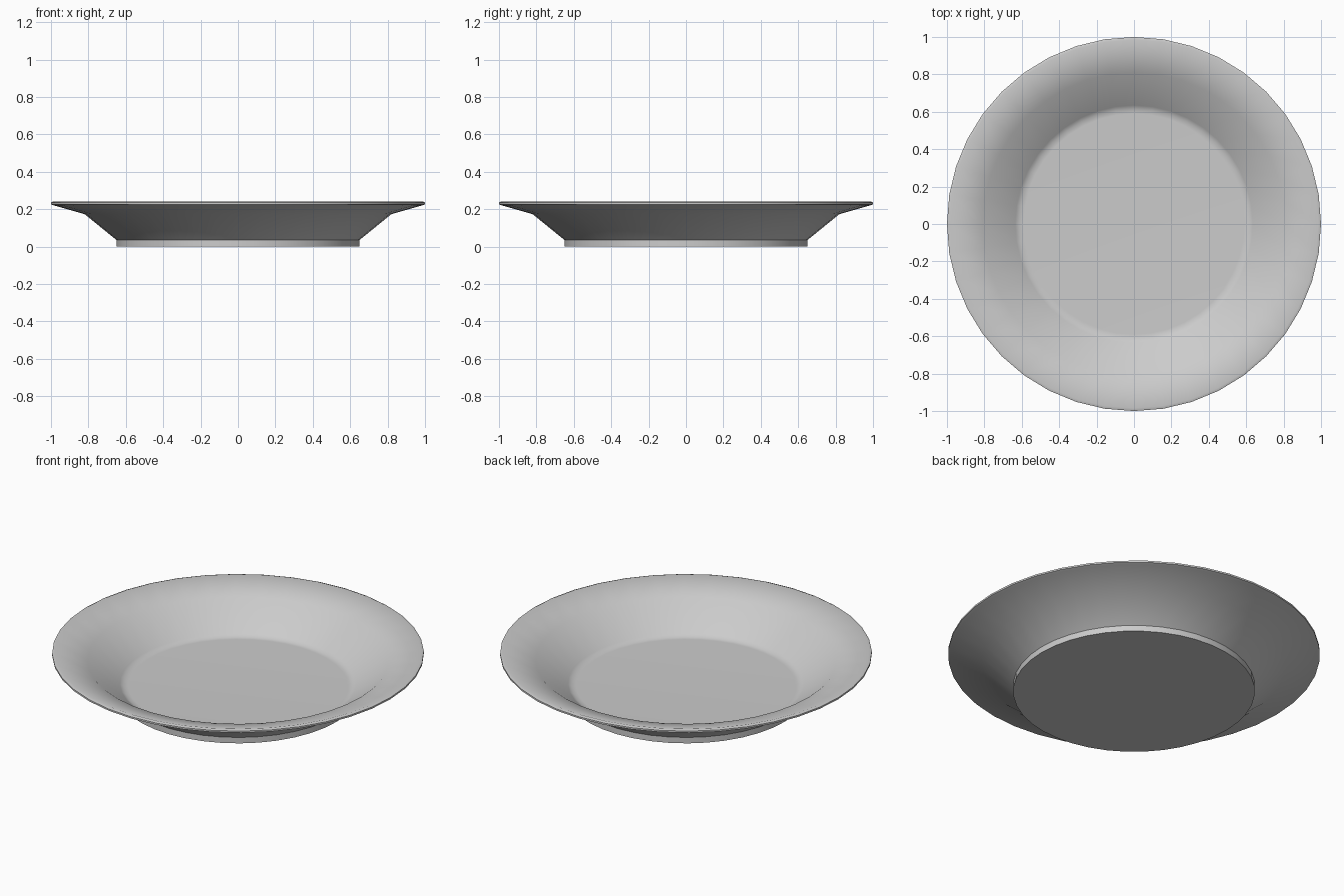
import bpy
import bmesh
import math

cube = bpy.data.objects.get("Cube")
if cube:
    bpy.data.objects.remove(cube, do_unlink=True)

SEGMENTS = 40

# Glaze colour
glaze = bpy.data.materials.new("light_grey_glaze")
glaze.use_nodes = True
grey = (0.6, 0.6, 0.6, 1.0)
glaze.diffuse_color = grey
glaze.node_tree.nodes["Principled BSDF"].inputs["Base Color"].default_value = grey

# Plate cross-section: (radius, height), from under the base, round the rim, to the well
profile = [
    (0, 0), (0.65, 0), (0.65, 0.035),              # base and foot
    (0.82, 0.173), (0.985, 0.22),                  # outer wall and underside of rim
    (1.0, 0.226), (1.0, 0.236), (0.985, 0.242),    # rim edge
    (0.81, 0.19), (0.635, 0.053),                  # top of rim and inner wall
    (0.615, 0.041), (0.59, 0.04), (0, 0.04),       # well
]

# Turn the cross-section about the vertical axis
bm = bmesh.new()
verts = [bm.verts.new((r, 0, z)) for r, z in profile]
edges = [bm.edges.new(pair) for pair in zip(verts, verts[1:])]
bmesh.ops.spin(bm, geom=verts + edges, cent=(0, 0, 0), axis=(0, 0, 1),
               angle=2 * math.pi, steps=SEGMENTS)
bmesh.ops.remove_doubles(bm, verts=bm.verts, dist=0.0005)
bmesh.ops.recalc_face_normals(bm, faces=bm.faces)

mesh = bpy.data.meshes.new("plate")
bm.to_mesh(mesh)
bm.free()
mesh.materials.append(glaze)
plate = bpy.data.objects.new("plate", mesh)
bpy.context.collection.objects.link(plate)

# Smooth glaze with crisp foot and rim edges
bpy.ops.object.select_all(action="DESELECT")
plate.select_set(True)
bpy.context.view_layer.objects.active = plate
bpy.ops.object.shade_smooth_by_angle(angle=math.radians(45))
